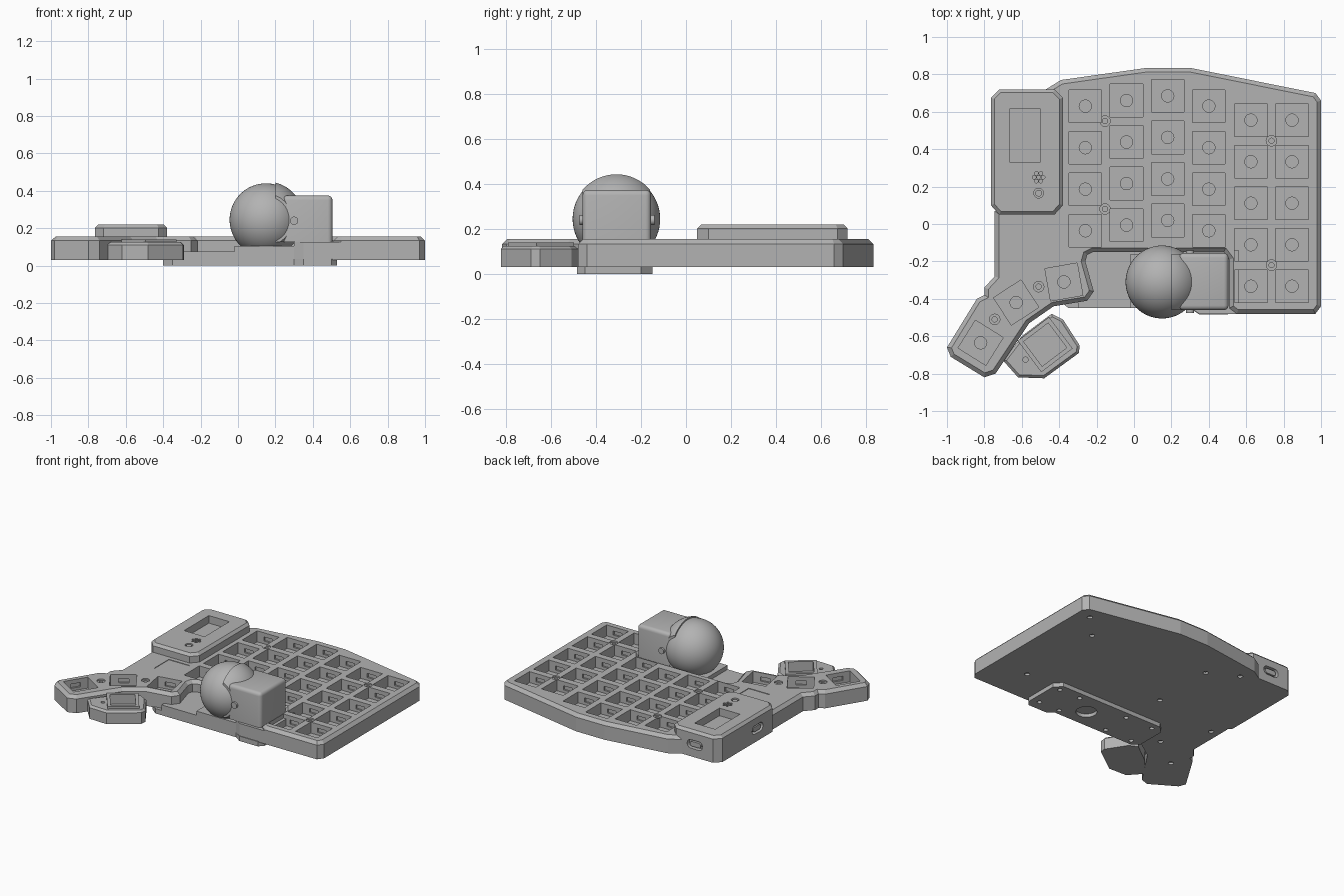
import bpy, bmesh
from math import radians, cos, sin, pi
from mathutils import Matrix, Vector

cube = bpy.data.objects.get("Cube")
if cube:
    bpy.data.objects.remove(cube, do_unlink=True)

GREY = (0.45, 0.45, 0.45, 1)
mat = bpy.data.materials.new("plain grey")
mat.use_nodes = True
mat.diffuse_color = GREY
mat.node_tree.nodes["Principled BSDF"].inputs["Base Color"].default_value = GREY


def finish(name, bm):
    bmesh.ops.recalc_face_normals(bm, faces=bm.faces[:])
    me = bpy.data.meshes.new(name)
    bm.to_mesh(me)
    bm.free()
    me.materials.append(mat)
    ob = bpy.data.objects.new(name, me)
    bpy.context.scene.collection.objects.link(ob)
    return ob


def prism(name, pts, low, high, chamfer=0):
    """Extruded outline with a chamfered top rim."""
    bm = bmesh.new()
    face = bm.faces.new([bm.verts.new((x, y, low)) for x, y in pts])
    ext = bmesh.ops.extrude_face_region(bm, geom=[face])["geom"]
    top = [v for v in ext if isinstance(v, bmesh.types.BMVert)]
    bmesh.ops.translate(bm, verts=top, vec=(0, 0, high - low))
    bmesh.ops.recalc_face_normals(bm, faces=bm.faces[:])
    if chamfer:
        rim = [e for e in bm.edges if all(v.co.z > high - 1e-4 for v in e.verts)]
        bmesh.ops.bevel(bm, geom=rim, offset=chamfer, segments=1,
                        affect='EDGES', clamp_overlap=False)
    return finish(name, bm)


def add_box(bm, x, y, low, high, w, d, angle=0):
    m = (Matrix.Translation((x, y, (low + high) / 2)) @ Matrix.Rotation(radians(angle), 4, 'Z')
         @ Matrix.Diagonal((w, d, high - low, 1)))
    bmesh.ops.create_cube(bm, size=1, matrix=m)


def add_rod(bm, x, y, low, high, r, sides=20):
    bmesh.ops.create_cone(bm, cap_ends=True, segments=sides, radius1=r, radius2=r,
                          depth=high - low, matrix=Matrix.Translation((x, y, (low + high) / 2)))


def add_slot(bm, centre, r, stretch, depth, side):
    """Stadium-shaped bar lying along y, or along x when side is set."""
    made = bmesh.ops.create_cone(bm, cap_ends=True, segments=20, radius1=r, radius2=r, depth=depth)
    for v in made["verts"]:
        v.co.x += stretch if v.co.x > 0 else -stretch
    turn = Matrix.Rotation(pi / 2, 4, 'X')
    if side:
        turn = Matrix.Rotation(pi / 2, 4, 'Z') @ turn
    bmesh.ops.transform(bm, matrix=Matrix.Translation(centre) @ turn, verts=made["verts"])


def boolean(ob, cutter_bm, operation='DIFFERENCE'):
    cutter = finish("cutter", cutter_bm)
    cutter.hide_render = True
    mod = ob.modifiers.new("cut", 'BOOLEAN')
    mod.operation, mod.solver, mod.object = operation, 'EXACT', cutter
    dg = bpy.context.evaluated_depsgraph_get()
    me = bpy.data.meshes.new_from_object(ob.evaluated_get(dg))
    ob.modifiers.clear()
    ob.data = me
    bpy.data.objects.remove(cutter, do_unlink=True)


def smooth(ob):
    bpy.ops.object.select_all(action='DESELECT')
    ob.select_set(True)
    bpy.context.view_layer.objects.active = ob
    bpy.ops.object.shade_smooth_by_angle(angle=radians(30))


# Key layout: columns of straight keys, then turned thumb keys
KEY, PITCH = 0.175, 0.222
columns = [(-.26, .63, 4), (-.04, .66, 4), (.18, .685, 4), (.4, .63, 4), (.625, .555, 5), (.845, .555, 5)]
keys = [(x, top - PITCH * i, 0) for x, top, n in columns for i in range(n)]
keys += [(-.375, -.31, 10), (-.63, -.42, 33), (-.82, -.635, 58)]
screws = [(-.155, .55), (.735, .445), (-.155, .08), (.735, -.22), (-.51, -.335), (-.745, -.51)]

# Main case with thumb arm
case = prism("main_case", [
    (-.39, .77), (.07, .835), (.3, .835), (.97, .7), (1, .66), (1, -.44), (.97, -.48),
    (.55, -.48), (.51, -.45), (.51, -.19), (.48, -.15), (-.22, -.15), (-.25, -.165),
    (-.26, -.2), (-.215, -.36), (-.25, -.41), (-.43, -.44), (-.56, -.53), (-.74, -.8),
    (-.8, -.82), (-.98, -.71), (-1, -.66), (-.84, -.4), (-.8, -.38), (-.8, -.34),
    (-.745, -.28), (-.745, .07), (-.6, .1), (-.6, .64)], .03, .155, .022)

# Key wells and the flush cover beside them
cut = bmesh.new()
for x, y, a in keys:
    add_box(cut, x, y, .075, .2, KEY, KEY, a)
add_box(cut, -.485, -.065, .151, .2, .17, .17)
boolean(case, cut)

# Switch holes, clip notches and screw counterbores
cut = bmesh.new()
for x, y, a in keys:
    add_rod(cut, x, y, .055, .08, .033)
    add_box(cut, x, y, .095, .125, .07, KEY + .025, a)
for x, y in screws:
    add_rod(cut, x, y, .145, .2, .028)
boolean(case, cut)

# Screw holes above and below
cut = bmesh.new()
for x, y in screws:
    add_rod(cut, x, y, .1, .2, .014)
for x, y in screws + [(-.36, .66), (.9, .62), (-.68, -.02)]:
    add_rod(cut, x, y, .02, .045, .018)
boolean(case, cut)

# Low extra thumb key
thumb = prism("lower_thumb_case", [
    (-.7, -.73), (-.62, -.82), (-.48, -.825), (-.295, -.69), (-.29, -.65),
    (-.38, -.51), (-.44, -.48), (-.6, -.6)], .03, .125, .014)
cut = bmesh.new()
add_box(cut, -.475, -.645, .07, .2, .165, .165, 37)
add_rod(cut, -.58, -.725, .09, .2, .014)
boolean(thumb, cut)
bm = bmesh.new()
add_box(bm, -.475, -.645, .1, .14, .21, .21, 37)
frame = finish("lower_thumb_frame", bm)
cut = bmesh.new()
add_box(cut, -.475, -.645, .05, .2, .165, .165, 37)
boolean(frame, cut)

# Controller box with display window, speaker holes, button and two ports
box = prism("controller_box", [
    (-.765, .1), (-.72, .05), (-.425, .05), (-.38, .1),
    (-.38, .675), (-.425, .72), (-.72, .72), (-.765, .675)], .03, .22, .018)
PORTS = [((-.575, .72, .12), False), ((-.765, .27, .12), True)]
cut = bmesh.new()
add_box(cut, -.583, .473, .165, .3, .165, .285)
for i in range(6):
    add_rod(cut, -.51 + .024 * cos(i * pi / 3), .25 + .024 * sin(i * pi / 3), .18, .3, .01, 10)
add_rod(cut, -.51, .25, .18, .3, .01, 10)
add_rod(cut, -.51, .165, .2, .3, .026)
for centre, side in PORTS:
    add_slot(cut, centre, .032, .03, .07, side)
boolean(box, cut)
bm = bmesh.new()
for centre, side in PORTS:
    inward = Vector((.025, 0, 0)) if side else Vector((0, -.025, 0))
    add_slot(bm, Vector(centre) + inward, .018, .026, .04, side)
finish("port_connectors", bm)
bm = bmesh.new()
add_rod(bm, -.51, .165, .19, .215, .018)
finish("reset_button", bm)

# Trackball bay: floor, pedestal, shelf and underside plate
prism("bay_floor", [(-.3, -.14), (.5, -.14), (.5, -.45), (-.3, -.45)], .03, .075)
prism("ball_pedestal", [(-.02, -.16), (.35, -.16), (.35, -.45), (-.02, -.45)], .03, .105)
prism("housing_shelf", [(.3, -.14), (.56, -.14), (.56, -.48), (.35, -.48), (.3, -.45)], .03, .125)
plate = prism("underside_plate", [
    (-.4, -.2), (-.35, -.15), (.48, -.15), (.53, -.2), (.53, -.45), (.5, -.485),
    (.35, -.485), (.3, -.45), (-.35, -.45), (-.4, -.41)], 0, .035)
cut = bmesh.new()
add_rod(cut, .15, -.31, -.02, .025, .07, 32)
for x in (-.32, -.1, .3, .47):
    for y in (-.2, -.41):
        add_rod(cut, x, y, -.02, .02, .016)
boolean(plate, cut)

# Trackball
CENTRE = Matrix.Translation((.15, -.31, .245))
bm = bmesh.new()
bmesh.ops.create_uvsphere(bm, u_segments=64, v_segments=32, radius=.195, matrix=CENTRE)
smooth(finish("trackball", bm))

# Ball socket wrapping one side of the ball
bm = bmesh.new()
bmesh.ops.create_uvsphere(bm, u_segments=64, v_segments=32, radius=.205, matrix=CENTRE)
socket = finish("ball_socket", bm)
cut = bmesh.new()
add_box(cut, .35, -.31, .125, .5, .3, .3)
boolean(socket, cut, 'INTERSECT')
smooth(socket)

# Sensor housing
bm = bmesh.new()
add_box(bm, .3725, -.308, .125, .375, .265, .305)
edges = [e for e in bm.edges if any(v.co.z > .2 for v in e.verts)]
bmesh.ops.bevel(bm, geom=edges, offset=.025, segments=4, profile=.5, affect='EDGES')
smooth(finish("sensor_housing", bm))

# Bearing pins on both sides of the socket
bm = bmesh.new()
for y in (-.46, -.156):
    add_slot(bm, (.3, y, .24), .022, 0, .03, False)
smooth(finish("bearing_pins", bm))
